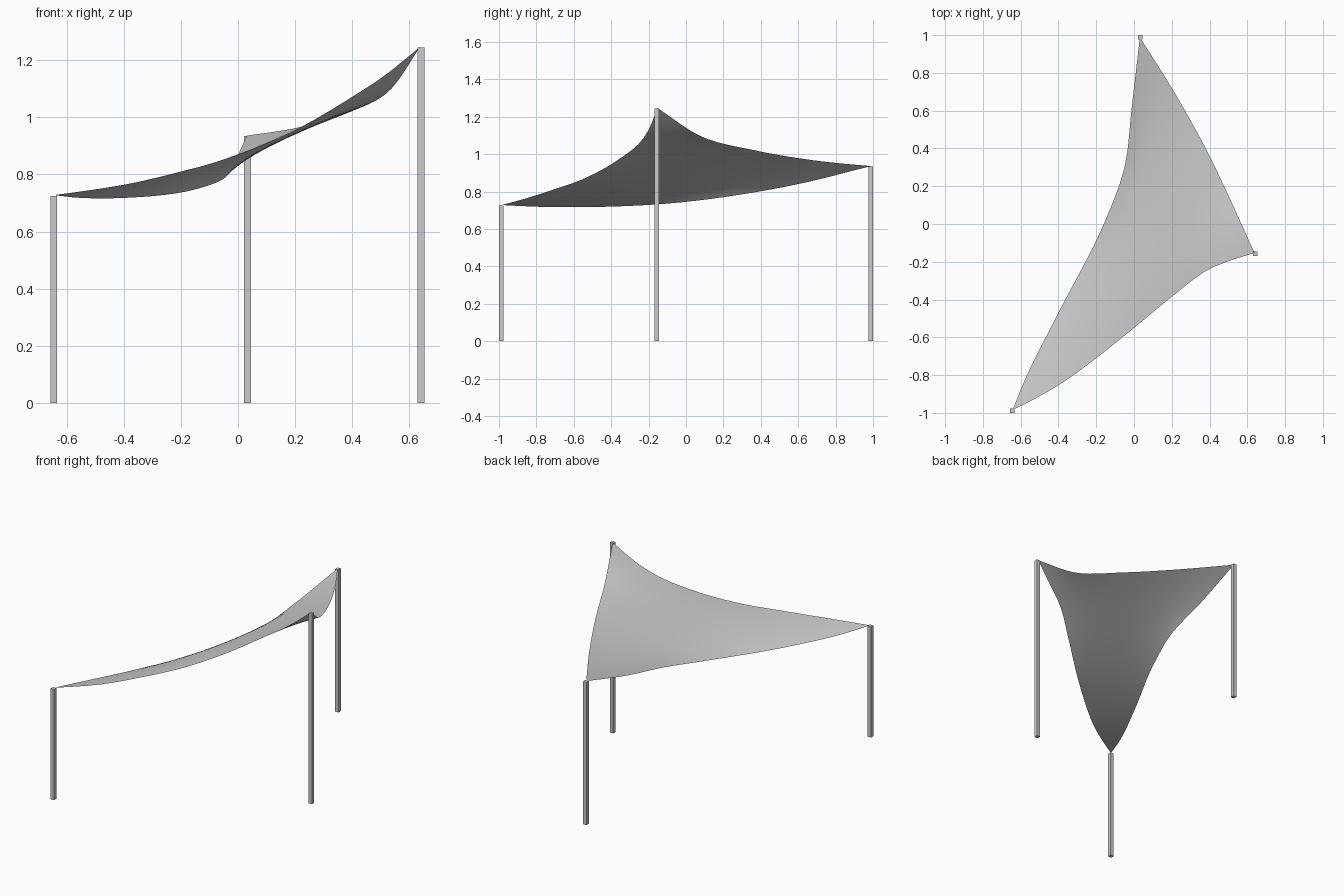
import bpy, bmesh
from mathutils import Vector

if "Cube" in bpy.data.objects:
    bpy.data.objects.remove(bpy.data.objects["Cube"])

N = 24           # sail subdivisions per edge
POST = 0.024     # post width

A = (-0.643, -0.985, 0.728)
B = (0.638, -0.153, 1.247)
C = (0.031, 0.988, 0.936)

# Sagging edges between the three corners
EDGES = [
    [A, (-0.553, -0.94, 0.74), (-0.394, -0.85, 0.765), (-0.2, -0.71, 0.81), (0, -0.55, 0.867),
     (0.2, -0.385, 0.955), (0.405, -0.235, 1.075), (0.505, -0.195, 1.14), B],
    [B, (0.53, 0.085, 1.093), (0.40, 0.36, 1.022), (0.2, 0.72, 0.962), C],
    [C, (-0.013, 0.61, 0.842), (-0.05, 0.30, 0.785), (-0.16, 0, 0.745),
     (-0.395, -0.46, 0.718), (-0.58, -0.83, 0.72), A],
]


def smooth_edge(pts, n):
    """Catmull-Rom through pts, resampled to n equal steps."""
    p = [Vector(q) for q in pts]
    p = [2 * p[0] - p[1]] + p + [2 * p[-1] - p[-2]]
    fine = []
    for a, b, c, d in zip(p, p[1:], p[2:], p[3:]):
        l0, l1, l2 = (b - a).length, (c - b).length, (d - c).length
        m1 = ((b - a) / l0 * l1 + (c - b) / l1 * l0) / (l0 + l1) * l1
        m2 = ((c - b) / l1 * l2 + (d - c) / l2 * l1) / (l1 + l2) * l1
        for s in range(20):
            t = s / 20
            fine.append((2*t**3 - 3*t*t + 1) * b + (t**3 - 2*t*t + t) * m1
                        + (3*t*t - 2*t**3) * c + (t**3 - t*t) * m2)
    fine.append(p[-2])
    dist = [0.0]
    for a, b in zip(fine, fine[1:]):
        dist.append(dist[-1] + (b - a).length)
    out, k = [], 0
    for i in range(n + 1):
        goal = dist[-1] * i / n
        while k < len(fine) - 2 and dist[k + 1] < goal:
            k += 1
        out.append(fine[k].lerp(fine[k + 1], (goal - dist[k]) / (dist[k + 1] - dist[k])))
    return out


# Sail: triangular grid stretched between the edges and relaxed like taut cloth
ab, bc, ca = (smooth_edge(e, N) for e in EDGES)
grid, fixed = {}, set()
for i in range(N + 1):
    for j in range(N + 1 - i):
        u, v = i / N, j / N
        grid[i, j] = Vector(A) * (1 - u - v) + Vector(B) * u + Vector(C) * v
for k in range(N + 1):
    for key, co in (((k, 0), ab[k]), ((N - k, k), bc[k]), ((0, N - k), ca[k])):
        grid[key] = co
        fixed.add(key)
RING = [(1, 0), (-1, 0), (0, 1), (0, -1), (1, -1), (-1, 1)]
for _ in range(300):
    for (i, j) in grid:
        if (i, j) not in fixed:
            grid[i, j] = sum((grid[i + a, j + b] for a, b in RING), Vector()) / 6

bm = bmesh.new()
vert = {k: bm.verts.new(co) for k, co in grid.items()}
for (i, j) in grid:
    if i + j < N:
        bm.faces.new((vert[i, j], vert[i + 1, j], vert[i, j + 1]))
    if i + j < N - 1:
        bm.faces.new((vert[i + 1, j], vert[i + 1, j + 1], vert[i, j + 1]))
for f in bm.faces:
    f.smooth = True
mesh = bpy.data.meshes.new("sail")
bm.to_mesh(mesh)
bm.free()
bpy.context.collection.objects.link(bpy.data.objects.new("sail", mesh))

# Square posts under each corner
for name, x, y, h in (("low_post", -0.645, -0.988, 0.725),
                      ("tall_post", 0.641, -0.157, 1.245),
                      ("middle_post", 0.033, 0.988, 0.935)):
    bpy.ops.mesh.primitive_cube_add(size=1, location=(x, y, h / 2))
    post = bpy.context.object
    post.name = name
    post.scale = (POST, POST, h)
